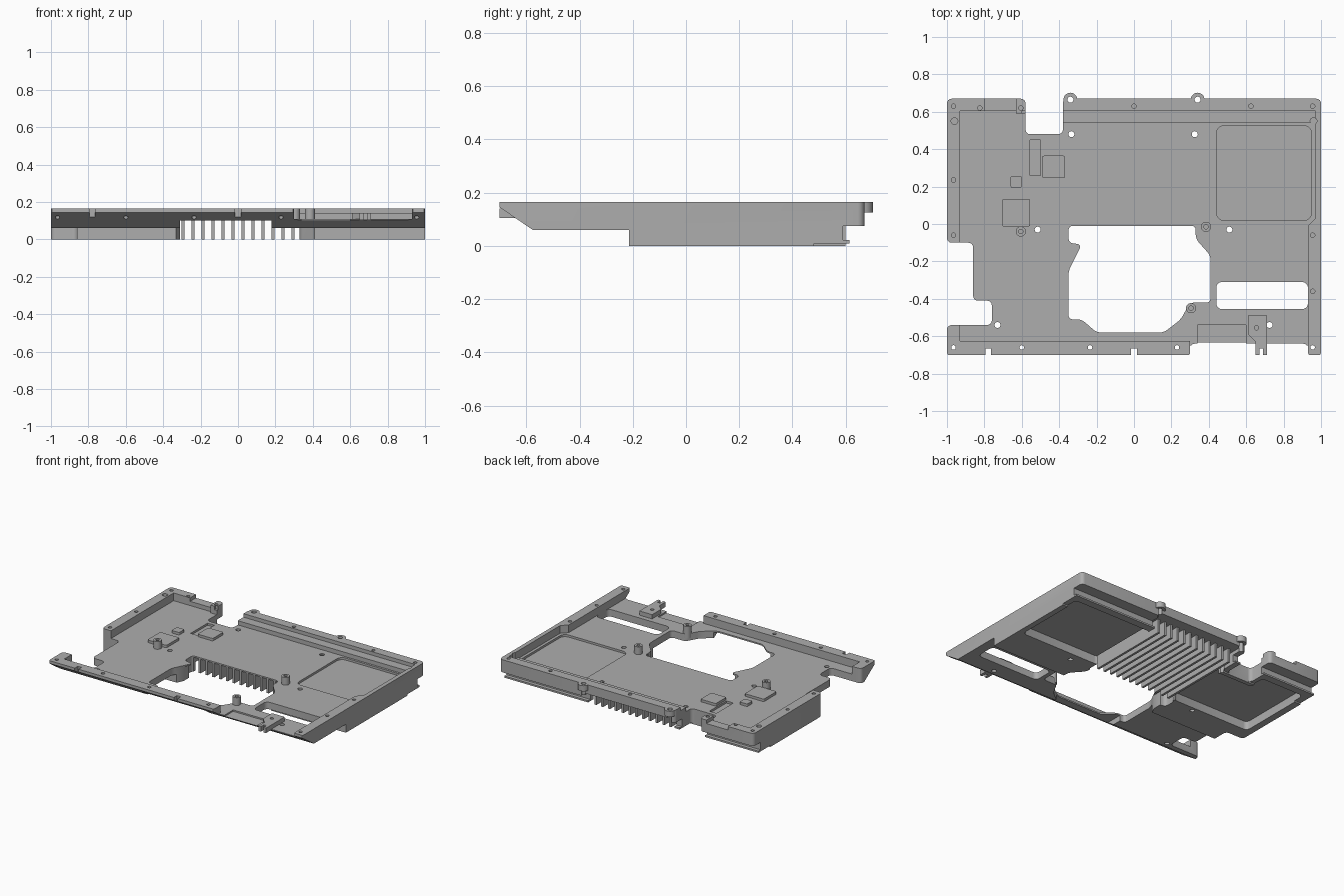
import bpy, bmesh, math
from mathutils import Matrix, Vector

cube = bpy.data.objects.get("Cube")
if cube:
    bpy.data.objects.remove(cube, do_unlink=True)

GREY = (0.42, 0.42, 0.42, 1)
metal = bpy.data.materials.new("cast grey metal")
metal.use_nodes = True
metal.diffuse_color = GREY
metal.node_tree.nodes["Principled BSDF"].inputs["Base Color"].default_value = GREY

TOP, FLOOR = 0.165, 0.11


def finish(name, bm):
    bmesh.ops.recalc_face_normals(bm, faces=bm.faces)
    mesh = bpy.data.meshes.new(name)
    bm.to_mesh(mesh)
    bm.free()
    mesh.materials.append(metal)
    obj = bpy.data.objects.new(name, mesh)
    bpy.context.collection.objects.link(obj)
    return obj


def prism(name, points, z0, z1, radius=0):
    """Upright prism over a plan outline, with rounded corners."""
    bm = bmesh.new()
    face = bm.faces.new([bm.verts.new((x, y, z0)) for x, y in points])
    new = bmesh.ops.extrude_face_region(bm, geom=[face])["geom"]
    bmesh.ops.translate(bm, vec=(0, 0, z1 - z0),
                        verts=[v for v in new if isinstance(v, bmesh.types.BMVert)])
    if radius:
        upright = [e for e in bm.edges
                   if abs(e.verts[0].co.z - e.verts[1].co.z) > 1e-5]
        bmesh.ops.bevel(bm, geom=upright, offset=radius, segments=4,
                        profile=0.5, affect='EDGES', clamp_overlap=True)
    return finish(name, bm)


def box(name, x0, x1, y0, y1, z0, z1, radius=0):
    return prism(name, [(x0, y0), (x1, y0), (x1, y1), (x0, y1)], z0, z1, radius)


def cylinders(name, spots, radius, z0, z1):
    bm = bmesh.new()
    for x, y in spots:
        bmesh.ops.create_cone(bm, cap_ends=True, segments=20, radius1=radius,
                              radius2=radius, depth=z1 - z0,
                              matrix=Matrix.Translation((x, y, (z0 + z1) / 2)))
    return finish(name, bm)


def combine(target, tool, operation='DIFFERENCE'):
    tool.hide_render = True
    mod = target.modifiers.new("cut", 'BOOLEAN')
    mod.operation, mod.object, mod.solver = operation, tool, 'EXACT'
    bpy.context.view_layer.objects.active = target
    bpy.ops.object.modifier_apply(modifier=mod.name)
    bpy.data.objects.remove(tool, do_unlink=True)


# Main casting: side profile swept across the width
profile = [(-.7, TOP), (-.7, .145), (-.575, .06), (-.215, .06), (-.215, 0),
           (.48, 0), (.48, .01), (.615, .01), (.615, .022), (.59, .022),
           (.59, .075), (.67, .075), (.67, TOP)]
bm = bmesh.new()
side = bm.faces.new([bm.verts.new((-1.1, y, z)) for y, z in profile])
swept = bmesh.ops.extrude_face_region(bm, geom=[side])["geom"]
bmesh.ops.translate(bm, vec=(2.2, 0, 0),
                    verts=[v for v in swept if isinstance(v, bmesh.types.BMVert)])
body = finish("chassis_plate", bm)

# Plan outline with its notches
outline = [(-1, -.71), (.3, -.71), (.3, -.64), (.93, -.64), (.93, -.71),
           (1, -.71), (1, .67), (-.38, .67), (-.38, .48), (-.58, .48),
           (-.58, .67), (-1, .67), (-1, -.1), (-.86, -.1), (-.86, -.41),
           (-.76, -.41), (-.76, -.54), (-1, -.54)]
combine(body, prism("outline", outline, -.1, .3, .025), 'INTERSECT')

# Upper tray, leaving the raised rim
tray = [(-1.1, -.12), (-.93, -.12), (-.93, .605), (-.63, .605), (-.63, .59),
        (-.5, .59), (-.5, .54), (.97, .54), (.97, .03), (.93, -.01),
        (.93, -.75), (.3, -.75), (.3, -.625), (-.93, -.625), (-.93, -.53),
        (-1.1, -.53)]
combine(body, prism("tray", tray, FLOOR, .3))
combine(body, box("rear_step", -.6, .97, .53, .605, .14, .3))
combine(body, box("rear_rim_dip", -.8, -.63, .58, .7, .14, .3))
combine(body, box("panel_recess", .44, .95, .02, .525, .095, .3, .04))

# Fan opening and long vent slot
fan = [(-.35, -.01), (.33, -.01), (.33, -.08), (.41, -.17), (.41, -.42),
       (.3, -.42), (.25, -.51), (.16, -.58), (-.2, -.58), (-.28, -.51),
       (-.35, -.51), (-.35, -.25), (-.28, -.11), (-.35, -.1)]
combine(body, prism("fan_opening", fan, -.1, .3, .022))
combine(body, box("vent_slot", .44, .93, -.455, -.31, -.1, .3, .03))

# Underside: air channel, fin bay and the two shallow pockets
combine(body, box("air_channel", -.31, .18, -.66, -.1, -.1, .1))
combine(body, box("fin_bay", -.34, .34, -.05, .8, -.1, .1))
combine(body, box("pocket_a", .33, .96, .03, .56, -.1, .06, .03))
pocket = [(-.33, 0), (-.33, .45), (-.61, .45), (-.61, .56), (-.95, .56), (-.95, 0)]
combine(body, prism("pocket_b", pocket, -.1, .06, .03))

# Screw holes, small front slots and shallow component seats
front_holes = [(x, -.66) for x in (-.965, -.6, -.235, .23, .955)]
rim_holes = [(-.965, .63), (-.825, .62), (-.605, .62), (0, .63), (.625, .63),
             (.955, .63), (-.965, .235), (-.965, -.06), (.955, -.06), (.955, -.36)]
plate_holes = [(-.335, .48), (.325, .48), (-.515, -.03), (.51, -.03),
               (-.73, -.54), (.725, -.54)]
combine(body, cylinders("front_drill", front_holes, .012, -.1, .3))
combine(body, cylinders("rim_drill", rim_holes, .012, .115, .3))
combine(body, cylinders("plate_drill", plate_holes, .016, -.1, .3))
combine(body, cylinders("corner_drill", [(-.96, .55), (.96, .55)], .018, .115, .3))
for x in (-.78, 0):
    combine(body, box("slot", x - .015, x + .015, -.75, -.665, -.1, .3))
combine(body, box("long_seat", -.555, -.5, .26, .45, .095, .3))
combine(body, box("front_seat", .34, .6, -.75, -.54, .1, .3))

parts = [body]

# Rear lugs and standing posts, each with a bored centre
for name, spots, r, bore, z0 in (
        ("rear_lug", [(-.34, .665), (.34, .665)], .037, .016, .125),
        ("post", [(.385, -.015), (-.605, -.04), (.305, -.45)], .027, .012, .08)):
    for spot in spots:
        if name == "rear_lug":
            combine(body, cylinders("lug_bore", [spot], bore, .05, .3))
        lug = cylinders(name, [spot], r, z0, TOP)
        combine(lug, cylinders("bore", [spot], bore, z0 - .1 if z0 > .1 else .115, .3))
        parts.append(lug)

# Raised component pads
for x, y, w, d in ((-.63, .225, .06, .06), (-.43, .305, .12, .12), (-.63, .06, .15, .145)):
    parts.append(box("component_pad", x - w / 2, x + w / 2, y - d / 2, y + d / 2,
                     .1, .128, .008))

# Forked bracket at the front edge
bracket = [(.61, -.59), (.65, -.63), (.65, -.7), (.67, -.7), (.67, -.665),
           (.69, -.665), (.69, -.7), (.71, -.7), (.71, -.49), (.61, -.49)]
fork = prism("front_bracket", bracket, .105, .14)
combine(fork, cylinders("bore", [(.655, -.555)], .012, .12, .3))
parts.append(fork)

# Cooling fins under the rear of the plate
for i in range(12):
    x = -.295 + i * .0535
    parts.append(box("cooling_fin", x - .008, x + .008, -.01, .6, 0, .102))

bpy.ops.object.select_all(action='DESELECT')
for part in parts:
    part.select_set(True)
bpy.context.view_layer.objects.active = body
bpy.ops.object.shade_smooth_by_angle(angle=math.radians(30))
